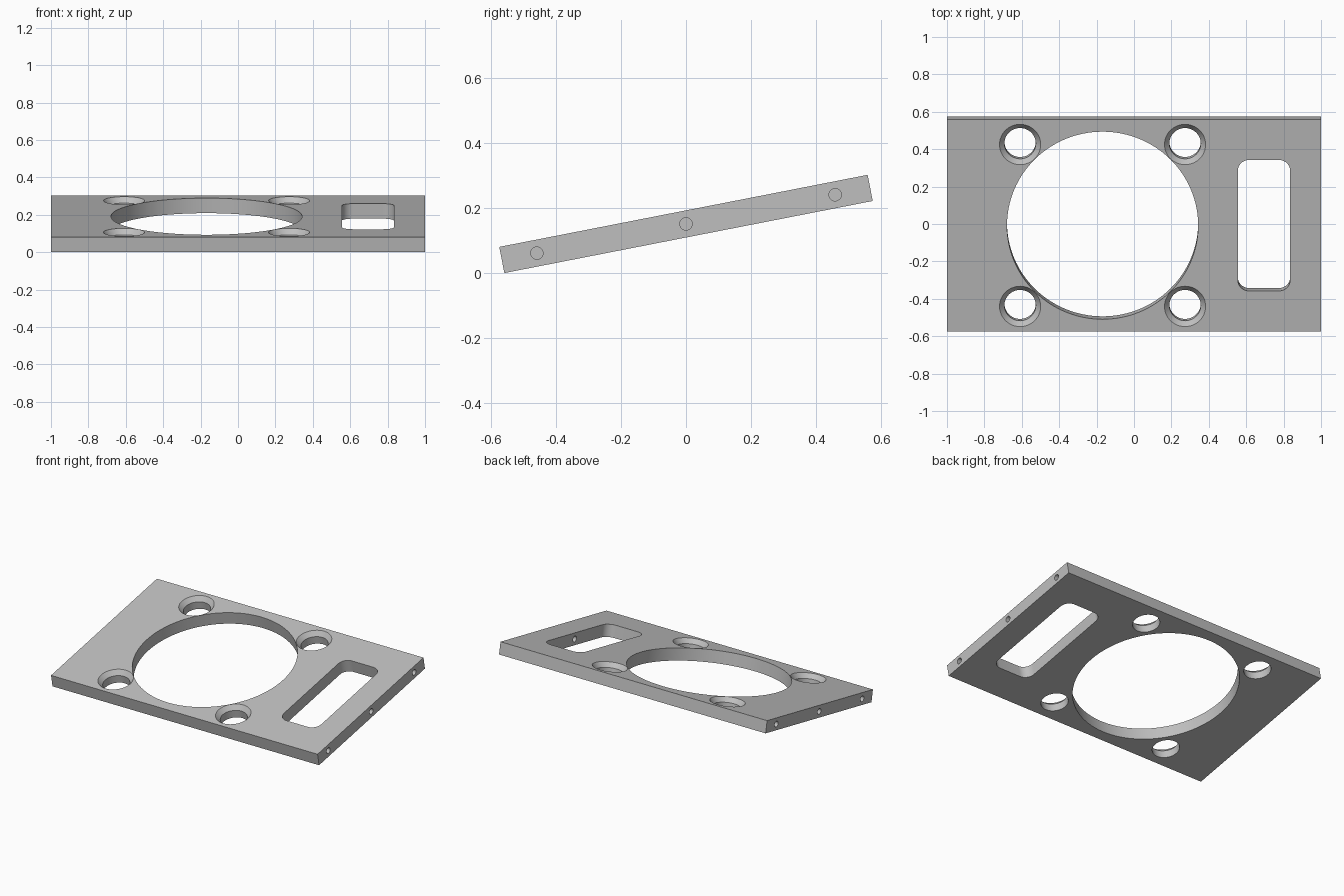
import bpy
import bmesh
import math
from mathutils import Matrix

cube = bpy.data.objects.get("Cube")
if cube:
    bpy.data.objects.remove(cube, do_unlink=True)

LENGTH, WIDTH, THICK = 2.0, 1.156, 0.082
TILT = math.atan2(0.222, 1.135)
BORE_X, BORE_R = -0.168, 0.511
BOLT = 0.441

grey = bpy.data.materials.new("plate grey")
grey.use_nodes = True
colour = (0.52, 0.52, 0.52, 1)
grey.diffuse_color = colour
grey.node_tree.nodes["Principled BSDF"].inputs["Base Color"].default_value = colour


def make(name, bm):
    mesh = bpy.data.meshes.new(name)
    bm.to_mesh(mesh)
    bm.free()
    mesh.materials.append(grey)
    obj = bpy.data.objects.new(name, mesh)
    bpy.context.collection.objects.link(obj)
    return obj


def box(name, size, centre=(0, 0, 0), corner=0):
    bm = bmesh.new()
    bmesh.ops.create_cube(bm, size=1)
    bmesh.ops.scale(bm, vec=size, verts=bm.verts)
    if corner:
        upright = [e for e in bm.edges
                   if abs(e.verts[0].co.z - e.verts[1].co.z) > 0.01]
        bmesh.ops.bevel(bm, geom=upright, offset=corner, segments=10,
                        profile=0.5, affect='EDGES')
    bmesh.ops.translate(bm, vec=centre, verts=bm.verts)
    return make(name, bm)


def cone(name, r_low, r_high, depth, centre, sides=48, along_x=False):
    bm = bmesh.new()
    bmesh.ops.create_cone(bm, cap_ends=True, segments=sides,
                          radius1=r_low, radius2=r_high, depth=depth)
    if along_x:
        bmesh.ops.rotate(bm, matrix=Matrix.Rotation(math.pi / 2, 3, 'Y'),
                         verts=bm.verts)
    bmesh.ops.translate(bm, vec=centre, verts=bm.verts)
    return make(name, bm)


plate = box("mounting_plate", (LENGTH, WIDTH, THICK))


def cut(cutter):
    mod = plate.modifiers.new("cut", 'BOOLEAN')
    mod.operation = 'DIFFERENCE'
    mod.solver = 'EXACT'
    mod.object = cutter
    bpy.context.view_layer.objects.active = plate
    bpy.ops.object.modifier_apply(modifier=mod.name)
    bpy.data.objects.remove(cutter, do_unlink=True)


# Large round opening and rounded slot
cut(cone("bore_cutter", BORE_R, BORE_R, 1, (BORE_X, 0, 0), sides=128))
cut(box("slot_cutter", (0.28, 0.714, 1), (0.695, 0, 0), corner=0.06))

# Four countersunk bolt holes around the opening
SINK = 0.03
for sx in (-1, 1):
    for sy in (-1, 1):
        x, y = BORE_X + sx * BOLT, sy * BOLT
        cut(cone("bolt_cutter", 0.084, 0.084, 1, (x, y, 0)))
        # The cone runs past the top face at the same slope
        cut(cone("sink_cutter", 0.084, 0.136, 2 * SINK, (x, y, THICK / 2)))

# Small blind holes in both end faces
for side in (-1, 1):
    for y in (-0.468, 0, 0.468):
        cut(cone("end_hole_cutter", 0.019, 0.019, 0.44,
                 (side * LENGTH / 2, y, 0), sides=32, along_x=True))

# Tilt the plate so its low front edge rests on the ground
height = WIDTH * math.sin(TILT) + THICK * math.cos(TILT)
plate.data.transform(Matrix.Translation((0, 0, height / 2))
                     @ Matrix.Rotation(TILT, 4, 'X'))
bpy.ops.object.select_all(action='DESELECT')
plate.select_set(True)
bpy.context.view_layer.objects.active = plate
bpy.ops.object.shade_smooth_by_angle(angle=math.radians(30))
